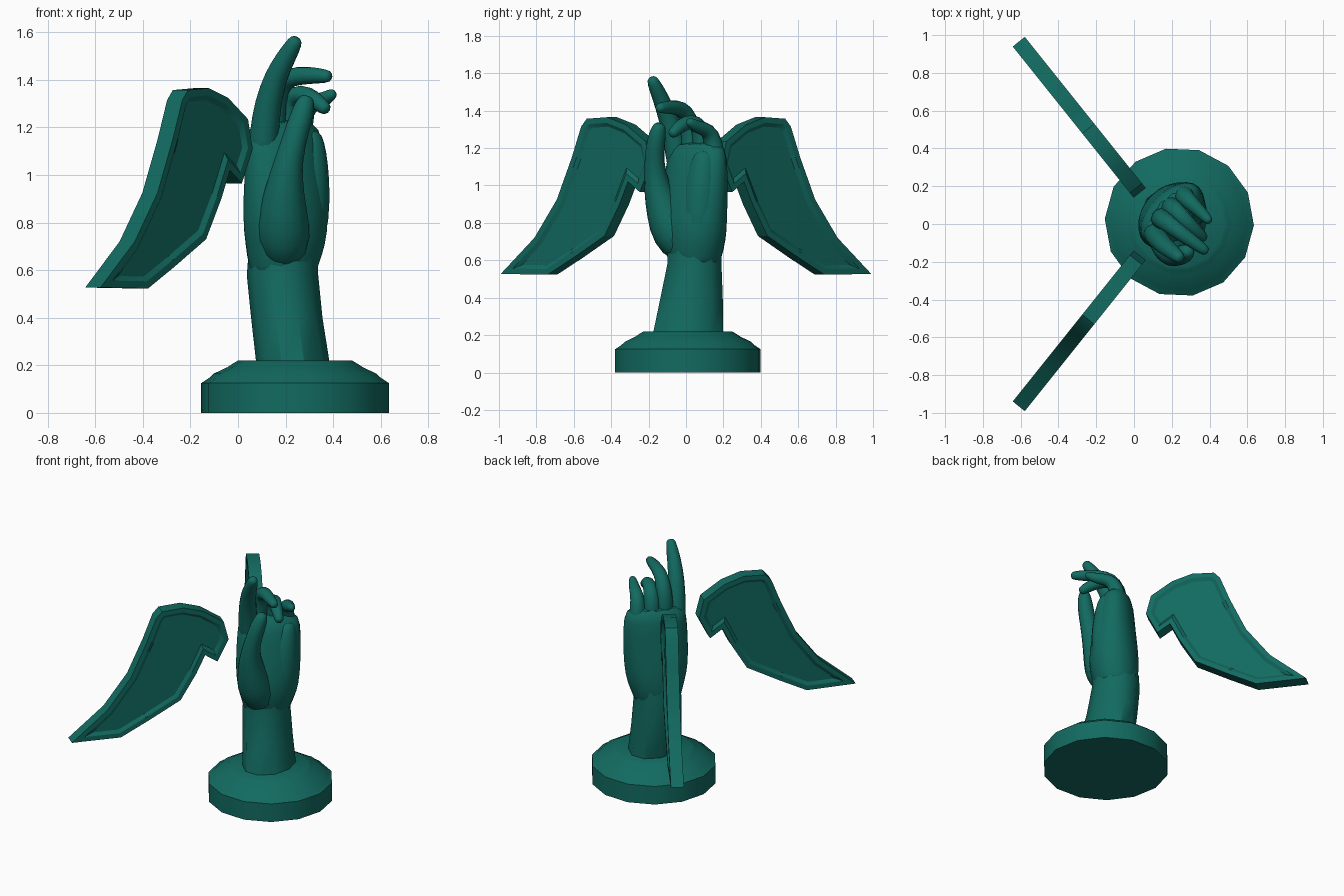
import bpy, bmesh
from math import sin, cos, pi, radians
from mathutils import Vector

cube = bpy.data.objects.get("Cube")
if cube:
    bpy.data.objects.remove(cube)

TEAL = (0.006, 0.145, 0.118, 1)
mat = bpy.data.materials.new("deep_teal")
mat.use_nodes = True
mat.diffuse_color = TEAL
mat.node_tree.nodes["Principled BSDF"].inputs["Base Color"].default_value = TEAL


def finish(name, bm, angle, subdivide=False):
    """Turn a bmesh into a shaded, coloured object."""
    bmesh.ops.recalc_face_normals(bm, faces=bm.faces)
    mesh = bpy.data.meshes.new(name)
    bm.to_mesh(mesh)
    bm.free()
    mesh.materials.append(mat)
    obj = bpy.data.objects.new(name, mesh)
    bpy.context.collection.objects.link(obj)
    bpy.ops.object.select_all(action="DESELECT")
    obj.select_set(True)
    bpy.context.view_layer.objects.active = obj
    bpy.ops.object.shade_smooth_by_angle(angle=radians(angle))
    if subdivide:
        mod = obj.modifiers.new("Rounding", "SUBSURF")
        mod.levels = mod.render_levels = 1
    return obj


def loft(name, rings, sides, angle=45, subdivide=False, phase=0.0):
    """Skin a row of rings, each given as (centre, axis a, axis b)."""
    bm = bmesh.new()
    loops = []
    for c, a, b in rings:
        loops.append([bm.verts.new(c + a * cos(t) + b * sin(t))
                      for t in (phase + 2 * pi * i / sides for i in range(sides))])
    for low, high in zip(loops, loops[1:]):
        for i in range(sides):
            j = (i + 1) % sides
            bm.faces.new((low[i], low[j], high[j], high[i]))
    bm.faces.new(loops[0][::-1])
    bm.faces.new(loops[-1])
    return finish(name, bm, angle, subdivide)


def level_rings(rows, turn=0.0):
    """Horizontal elliptical rings from (z, x, y, half width, half depth)."""
    u = Vector((cos(turn), sin(turn), 0))
    v = Vector((-sin(turn), cos(turn), 0))
    return [(Vector((x, y, z)), u * a, v * b) for z, x, y, a, b in rows]


def finger(name, path):
    """Rounded tube through (x, y, z, radius) joints, with a tapered tip."""
    pts = [Vector(p[:3]) for p in path]
    radii = [p[3] for p in path]
    tip = (pts[-1] - pts[-2]).normalized()
    pts.append(pts[-1] + tip * radii[-1] * 0.6)
    radii.append(radii[-1] * 0.6)
    across = Vector((1, 1, 0)).normalized()
    rings = []
    for i, p in enumerate(pts):
        t = (pts[min(i + 1, len(pts) - 1)] - pts[max(i - 1, 0)]).normalized()
        a = (across - t * across.dot(t)).normalized()
        rings.append((p, a * radii[i], t.cross(a) * radii[i]))
    loft(name, rings, 8, 60, True)


# Stepped round pedestal
profile = [(0, .395), (.125, .395), (.148, .36), (.165, .342), (.192, .285),
           (.207, .262), (.22, .24)]
loft("pedestal", level_rings([(z, .24, .01, r, r) for z, r in profile]),
     14, 50, phase=radians(-2.5))

# Forearm
loft("forearm", level_rings([(.18, .235, .008, .155, .2), (.4, .205, .03, .15, .175),
                             (.58, .187, .045, .15, .152), (.68, .19, .045, .145, .15)]), 10, 40)

# Palm, turned so that the back of the hand faces back and right
loft("palm", level_rings([(.54, .19, .045, .14, .12), (.62, .19, .045, .16, .145),
                          (.7, .2, .045, .19, .16), (.82, .2, .04, .215, .165),
                          (1.0, .2, .05, .215, .135), (1.15, .195, .06, .21, .115),
                          (1.24, .19, .065, .18, .08)], pi / 4), 12, 60, True)

# Fingers and thumb
finger("index_finger", [(.10, -.02, 1.0, .07), (.11, -.05, 1.18, .068), (.125, -.075, 1.3, .062),
                        (.16, -.115, 1.42, .053), (.205, -.15, 1.5, .045), (.24, -.178, 1.56, .036)])
finger("middle_finger", [(.15, .03, 1.08, .065), (.14, .03, 1.25, .062), (.165, .015, 1.37, .052),
                         (.215, -.025, 1.415, .047), (.3, -.085, 1.42, .04), (.375, -.14, 1.415, .032)])
finger("ring_finger", [(.2, .09, 1.08, .065), (.195, .09, 1.23, .06), (.215, .075, 1.325, .052),
                       (.265, .025, 1.345, .046), (.32, -.03, 1.32, .04), (.365, -.07, 1.28, .033)])
finger("little_finger", [(.27, .165, 1.0, .065), (.26, .155, 1.18, .06), (.275, .135, 1.28, .05),
                         (.32, .095, 1.305, .042), (.36, .055, 1.315, .036), (.395, .02, 1.34, .027)])
finger("thumb", [(.2, .0, .62, .09), (.19, -.07, .74, .13), (.19, -.115, .86, .11),
                 (.2, -.16, 1.0, .075), (.23, -.172, 1.13, .056), (.265, -.16, 1.24, .056),
                 (.285, -.145, 1.31, .043)])

# Heel of the hand on the little finger side
finger("palm_heel", [(.25, .07, .62, .07), (.27, .07, .74, .115), (.28, .08, .9, .12),
                     (.29, .09, 1.05, .1), (.3, .1, 1.15, .07)])

# Wings: upright plates with a raised rim around a sunken panel
OUTLINE = [(.165, 1.11), (.19, 1.235), (.295, 1.325), (.395, 1.365), (.505, 1.357),
           (.535, 1.315), (.585, 1.15), (.665, .925), (.785, .72), (.965, .527),
           (.715, .523), (.575, .615), (.41, .73), (.33, .9), (.285, 1.02), (.222, .965)]


def wing(name, side):
    normal = Vector((.78, .625 * side, 0)) * .041
    bm = bmesh.new()
    centre = [Vector((.03 - .8 * (y - .165), y * side, z)) for y, z in OUTLINE]
    front = [bm.verts.new(p + normal) for p in centre]
    back = [bm.verts.new(p - normal) for p in centre]
    panels = [bm.faces.new(front), bm.faces.new(back[::-1])]
    n = len(centre)
    for i in range(n):
        j = (i + 1) % n
        bm.faces.new((front[j], front[i], back[i], back[j]))
    bmesh.ops.recalc_face_normals(bm, faces=bm.faces)
    for width, depth in ((.03, 0), (.02, -.014)):
        bmesh.ops.inset_region(bm, faces=panels, thickness=width, depth=depth,
                               use_even_offset=True, use_boundary=True)
    finish(name, bm, 25)


wing("front_wing", -1)
wing("back_wing", 1)
